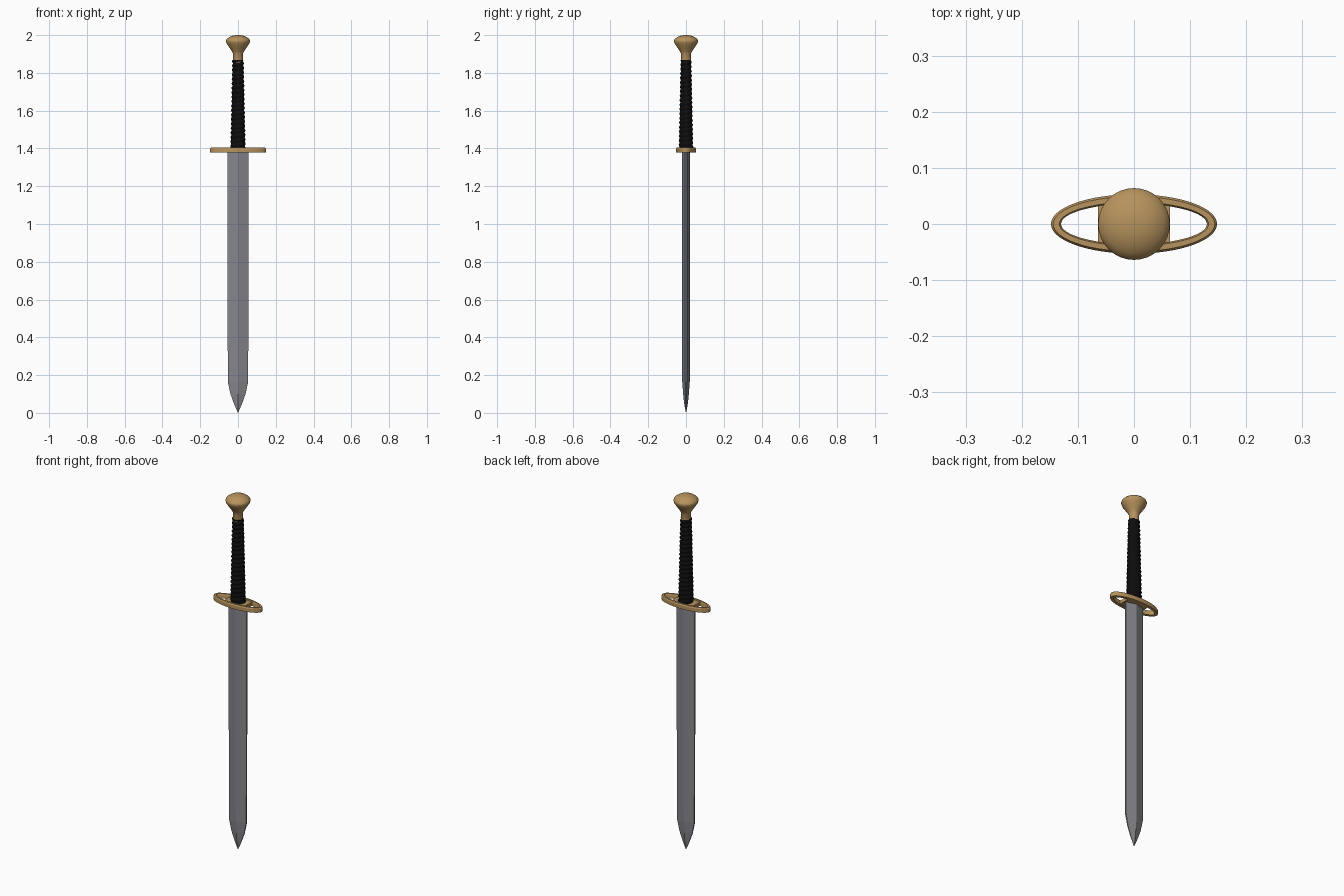
import bpy, bmesh, math

if "Cube" in bpy.data.objects:
    bpy.data.objects.remove(bpy.data.objects["Cube"])


def material(name, rgb):
    m = bpy.data.materials.new(name)
    m.diffuse_color = (*rgb, 1)
    m.use_nodes = True
    m.node_tree.nodes["Principled BSDF"].inputs["Base Color"].default_value = m.diffuse_color
    return m


steel = material("steel", (0.23, 0.24, 0.26))
brass = material("brass", (0.47, 0.29, 0.11))
black = material("black_leather", (0.004, 0.004, 0.004))


def finish(name, bm, mat, smooth=None):
    bmesh.ops.recalc_face_normals(bm, faces=bm.faces)
    me = bpy.data.meshes.new(name)
    bm.to_mesh(me)
    bm.free()
    me.materials.append(mat)
    ob = bpy.data.objects.new(name, me)
    bpy.context.collection.objects.link(ob)
    if smooth:
        bpy.ops.object.select_all(action='DESELECT')
        ob.select_set(True)
        bpy.context.view_layer.objects.active = ob
        bpy.ops.object.shade_smooth_by_angle(angle=math.radians(smooth))
    return ob


def loft(name, rings, mat, smooth=None):
    """Skin a list of closed point rings and cap both ends."""
    bm = bmesh.new()
    vs = [[bm.verts.new(p) for p in r] for r in rings]
    n = len(vs[0])
    for a, b in zip(vs, vs[1:]):
        for i in range(n):
            j = (i + 1) % n
            bm.faces.new((a[i], a[j], b[j], b[i]))
    bm.faces.new(vs[0])
    bm.faces.new(vs[-1])
    return finish(name, bm, mat, smooth)


def circle(r, z, n=32):
    return [(r * math.cos(i * math.tau / n), r * math.sin(i * math.tau / n), z) for i in range(n)]


# Blade: flattened diamond section with a narrow edge, tapering to the point
def blade_section(w, t, z):
    e = t * 0.2
    return [(w, -e, z), (w, e, z), (0, t, z), (-w, e, z), (-w, -e, z), (0, -t, z)]


loft("blade", [blade_section(*s) for s in (
    (0.0005, 0.0005, 0), (0.022, 0.010, 0.05), (0.040, 0.015, 0.10),
    (0.054, 0.020, 0.165), (0.056, 0.021, 1.39))], steel)

# Guard: oval ring with bevelled rim
N = 64
bm = bmesh.new()
profile = [(0.148, 0.053, 1.378), (0.148, 0.053, 1.398), (0.144, 0.049, 1.404),
           (0.133, 0.039, 1.404), (0.130, 0.036, 1.398), (0.130, 0.036, 1.378)]
loops = [[bm.verts.new((a * math.cos(i * math.tau / N), b * math.sin(i * math.tau / N), z))
          for i in range(N)] for a, b, z in profile]
for k, lo in enumerate(loops):
    nx = loops[(k + 1) % len(loops)]
    for i in range(N):
        j = (i + 1) % N
        bm.faces.new((lo[i], lo[j], nx[j], nx[i]))
finish("guard_ring", bm, brass, 30)

# Guard plate: filled middle of the oval
arc = []
for k in range(13):
    x = 0.064 - 0.128 * k / 12
    arc.append((x, 0.046 * math.sqrt(1 - (x / 0.140) ** 2)))
outline = arc + [(-x, -y) for x, y in arc]
loft("guard_plate", [[(x, y, z) for x, y in outline] for z in (1.380, 1.400)], brass)

# Grip: tapered handle with a spiral leather wrap
n, steps, turns = 24, 160, 20
rings = []
for s in range(steps + 1):
    t = s / steps
    base = 0.039 - 0.010 * t
    ring = []
    for i in range(n):
        a = i * math.tau / n
        r = base + 0.0022 * math.sin(turns * t * math.tau - a)
        ring.append((r * math.cos(a), r * 0.95 * math.sin(a), 1.395 + 0.473 * t))
    rings.append(ring)
loft("grip", rings, black, 60)

# Pommel: neck flaring into a domed cap
loft("pommel", [circle(r, z) for r, z in (
    (0.026, 1.855), (0.026, 1.902), (0.031, 1.912), (0.044, 1.931), (0.058, 1.952),
    (0.063, 1.963), (0.064, 1.970), (0.062, 1.976), (0.053, 1.985), (0.038, 1.994),
    (0.020, 1.999), (0.004, 2.0))], brass, 40)
